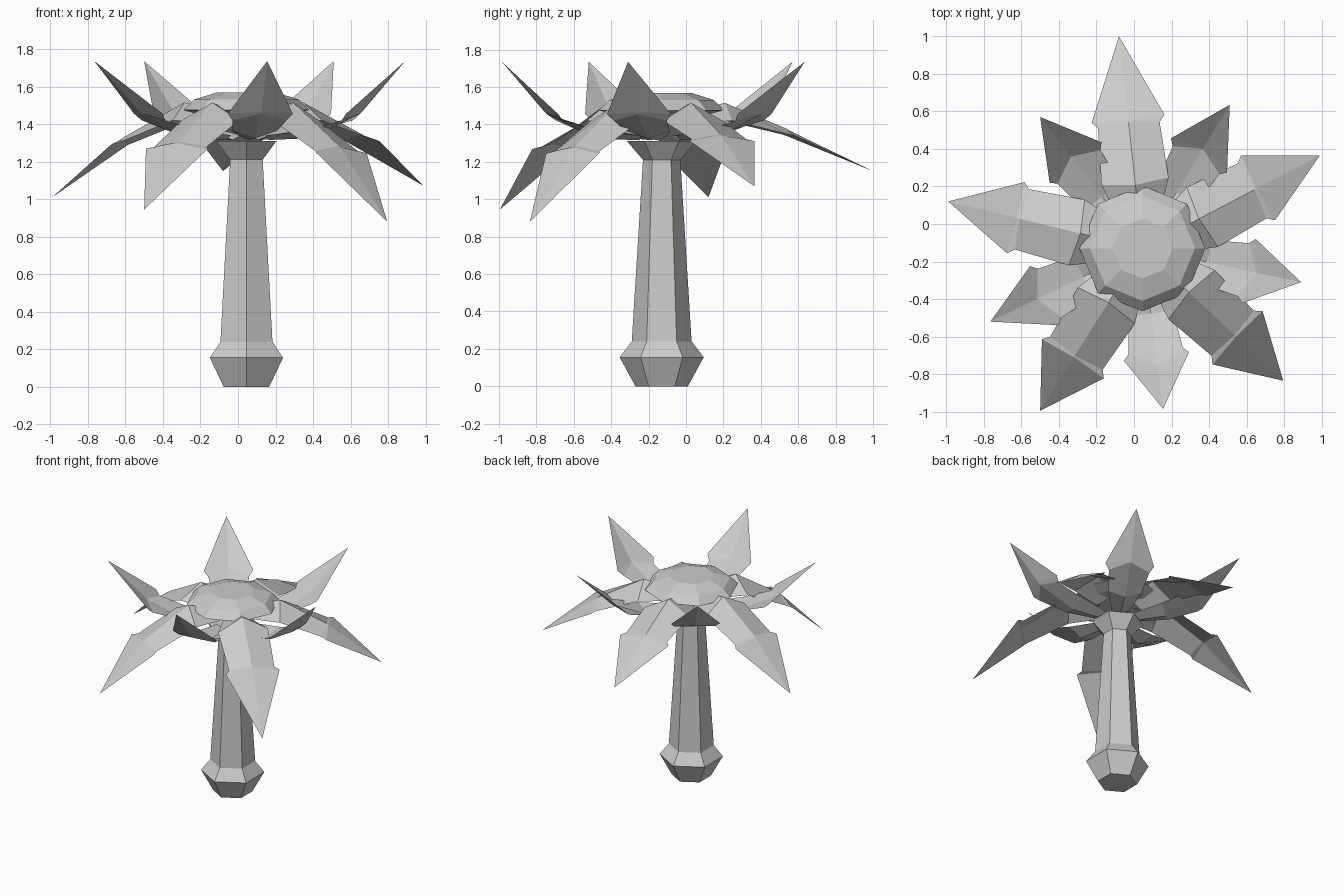
import bpy
import math

if "Cube" in bpy.data.objects:
    bpy.data.objects.remove(bpy.data.objects["Cube"])

CX, CY = 0.045, -0.13   # trunk axis


def make_object(name, verts, faces):
    mesh = bpy.data.meshes.new(name)
    mesh.from_pydata(verts, [], faces)
    mesh.validate()
    mesh.update()
    obj = bpy.data.objects.new(name, mesh)
    bpy.context.collection.objects.link(obj)
    return obj


def lathe(name, profile, sides, start):
    """Closed faceted solid from (radius, z) rings, bottom to top."""
    verts, faces = [], []
    for r, z in profile:
        for i in range(sides):
            a = math.radians(start) + 2 * math.pi * i / sides
            verts.append((CX + r * math.cos(a), CY + r * math.sin(a), z))
    for k in range(len(profile) - 1):
        for i in range(sides):
            j = (i + 1) % sides
            faces.append((k * sides + i, k * sides + j,
                          (k + 1) * sides + j, (k + 1) * sides + i))
    faces.append(tuple(reversed(range(sides))))
    top = (len(profile) - 1) * sides
    faces.append(tuple(range(top, top + sides)))
    return make_object(name, verts, faces)


def leaf(name, tip, sections):
    """Folded frond: sections are (crease r, crease z, edge r, half width, edge z)."""
    dx, dy = tip[0] - CX, tip[1] - CY
    length = math.hypot(dx, dy)
    ux, uy = dx / length, dy / length

    def place(r, side, z):
        return (CX + ux * r - uy * side, CY + uy * r + ux * side, z)

    verts, faces = [], []
    for rr, rz, er, w, ez in sections:
        verts += [place(er, w, ez), place(rr, 0, rz), place(er, -w, ez)]
    for k in range(len(sections) - 1):
        a = 3 * k
        faces += [(a, a + 1, a + 4, a + 3), (a + 1, a + 2, a + 5, a + 4)]
    # spear-shaped end
    a = 3 * (len(sections) - 1)
    verts.append(tip)
    t = len(verts) - 1
    faces += [(a, a + 1, t), (a + 1, a + 2, t)]
    return make_object(name, verts, faces)


# Hexagonal trunk with bulbous foot and flared neck
lathe("trunk", [(0.14, 0), (0.225, 0.155), (0.16, 0.24), (0.1, 1.21),
                (0.185, 1.31)], 6, 90)

# Faceted octagonal crown cap
lathe("crown_cap", [(0.24, 1.45), (0.335, 1.475), (0.28, 1.53), (0.16, 1.568)], 8, 0)

# Long drooping fronds
drooping = [(-0.08, 1.0, 1.15), (0.99, 0.365, 1.07), (0.795, -0.835, 0.88),
            (-0.5, -0.995, 0.945), (-0.99, 0.12, 1.01)]
for n, tip in enumerate(drooping):
    bend = 1.48 - (1.48 - tip[2]) * 0.34
    leaf(f"drooping_leaf_{n + 1}", tip, [
        (0.12, 1.46, 0.14, 0.10, 1.40),
        (0.34, 1.515, 0.36, 0.18, 1.42),
        (0.675, bend + 0.008, 0.66, 0.165, bend - 0.02),
        (0.685, bend, 0.695, 0.195, bend - 0.03)])

# Short rising fronds, dished along the middle
rising = [(0.51, 0.635, 1.735), (0.89, -0.31, 1.735), (0.155, -0.985, 1.735),
          (-0.765, -0.52, 1.735), (-0.5, 0.57, 1.735)]
for n, tip in enumerate(rising):
    leaf(f"rising_leaf_{n + 1}", tip, [
        (0.12, 1.315, 0.12, 0.06, 1.34),
        (0.35, 1.325, 0.35, 0.12, 1.365),
        (0.62, 1.455, 0.55, 0.145, 1.42),
        (0.63, 1.465, 0.58, 0.175, 1.455)])
